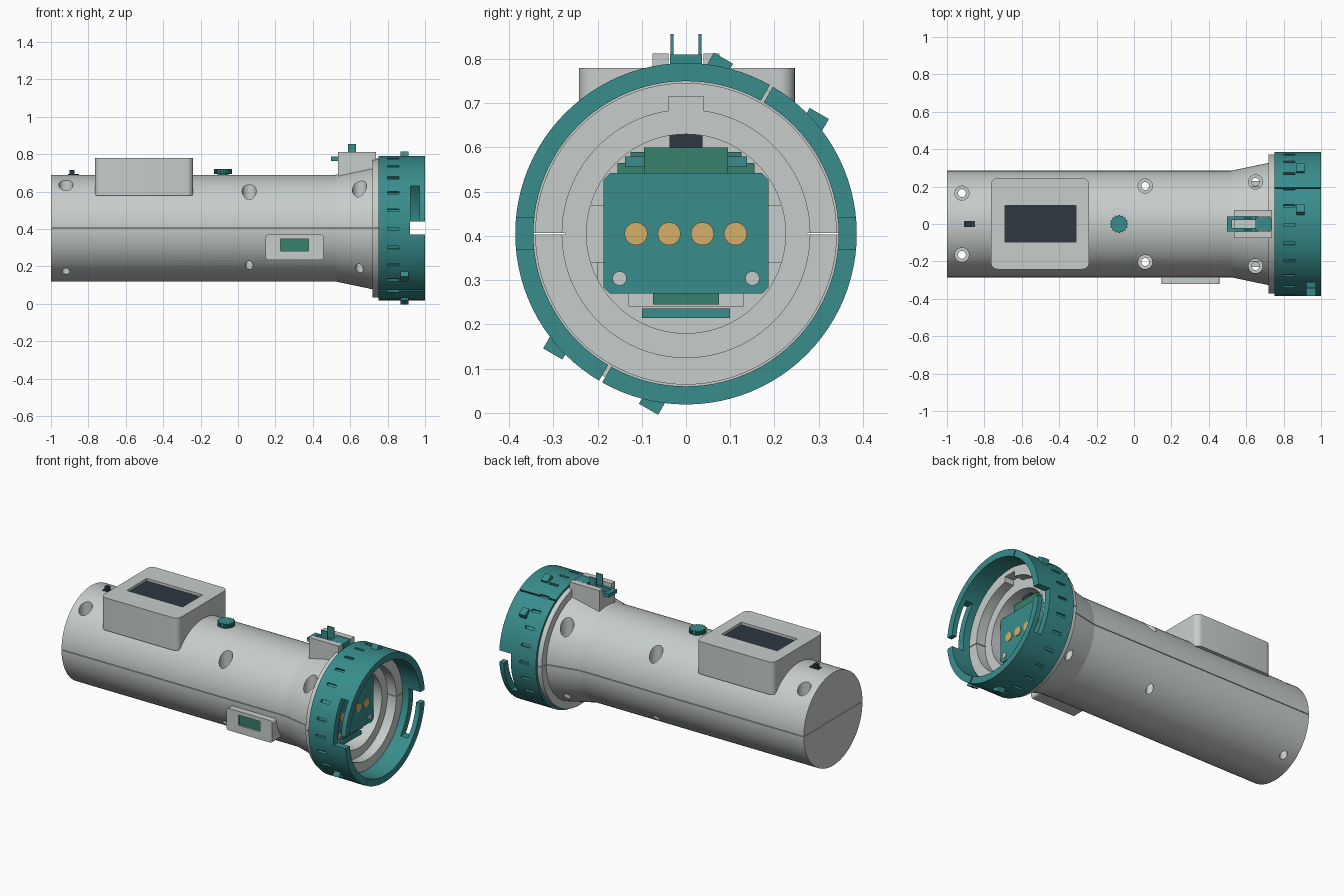
import bpy, bmesh, math
from mathutils import Matrix, Vector

if "Cube" in bpy.data.objects:
    bpy.data.objects.remove(bpy.data.objects["Cube"], do_unlink=True)

AXIS_Z = 0.405


def material(name, rgb):
    m = bpy.data.materials.new(name)
    m.use_nodes = True
    m.diffuse_color = (*rgb, 1)
    m.node_tree.nodes["Principled BSDF"].inputs["Base Color"].default_value = (*rgb, 1)
    return m


GREY = material("light grey plastic", (0.57, 0.61, 0.6))
TEAL = material("teal plastic", (0.04, 0.265, 0.265))
GREEN = material("circuit green", (0.037, 0.22, 0.15))
GOLD = material("gold contact", (0.66, 0.43, 0.14))
DARK = material("dark slate", (0.026, 0.04, 0.053))


def finish(name, bm, mat):
    bmesh.ops.recalc_face_normals(bm, faces=bm.faces)
    me = bpy.data.meshes.new(name)
    bm.to_mesh(me)
    bm.free()
    me.materials.append(mat)
    ob = bpy.data.objects.new(name, me)
    bpy.context.collection.objects.link(ob)
    return ob


def box(name, mat, x, y, z, round_axis=None, radius=0.03, segments=6, turn=0):
    """Box from ranges; edges along round_axis are rounded; turn spins it about the tube axis."""
    bm = bmesh.new()
    bmesh.ops.create_cube(bm, size=1)
    for v in bm.verts:
        v.co = Vector([r[0] if c < 0 else r[1] for c, r in zip(v.co, (x, y, z))])
    if round_axis is not None:
        edges = [e for e in bm.edges
                 if abs((e.verts[0].co - e.verts[1].co).normalized()[round_axis]) > 0.9]
        bmesh.ops.bevel(bm, geom=edges, offset=radius, segments=segments,
                        profile=0.5, affect='EDGES')
    if turn:
        centre = Vector((0, 0, AXIS_Z))
        bmesh.ops.rotate(bm, verts=bm.verts, cent=centre, matrix=Matrix.Rotation(turn, 3, 'X'))
    return finish(name, bm, mat)


def cylinder(name, mat, centre, r1, r2, depth, along='Z', sides=32):
    bm = bmesh.new()
    bmesh.ops.create_cone(bm, cap_ends=True, segments=sides, radius1=r1, radius2=r2, depth=depth)
    if along == 'X':
        bmesh.ops.rotate(bm, verts=bm.verts, matrix=Matrix.Rotation(math.pi / 2, 3, 'Y'))
    bmesh.ops.translate(bm, verts=bm.verts, vec=centre)
    return finish(name, bm, mat)


def lathe(name, mat, profile, closed=False, steps=96):
    """Spin (x, radius) points about the tube axis."""
    bm = bmesh.new()
    vs = [bm.verts.new((x, 0, AXIS_Z + r)) for x, r in profile]
    pairs = list(zip(vs, vs[1:])) + ([(vs[-1], vs[0])] if closed else [])
    edges = [bm.edges.new(p) for p in pairs]
    bmesh.ops.spin(bm, geom=vs + edges, cent=(0, 0, AXIS_Z), axis=(1, 0, 0),
                   angle=2 * math.pi, steps=steps)
    bmesh.ops.remove_doubles(bm, verts=bm.verts, dist=1e-5)
    return finish(name, bm, mat)


def cut(target, *cutters):
    bpy.context.view_layer.objects.active = target
    for c in cutters:
        c.hide_render = True
        mod = target.modifiers.new("cut", 'BOOLEAN')
        mod.operation, mod.solver, mod.object = 'DIFFERENCE', 'EXACT', c
        bpy.ops.object.modifier_apply(modifier=mod.name)
        bpy.data.objects.remove(c, do_unlink=True)


def smooth(ob, degrees=20):
    bpy.ops.object.select_all(action='DESELECT')
    ob.select_set(True)
    bpy.context.view_layer.objects.active = ob
    bpy.ops.object.shade_smooth_by_angle(angle=math.radians(degrees))


# Main tube with flared neck, flange and stepped mouth
body = lathe("body_tube", GREY, [
    (-1, 0), (-1, .285), (.52, .285), (.72, .327), (.72, .372), (.75, .372), (.75, .341),
    (.88, .341), (.88, .28), (.82, .28), (.82, .225), (.1, .225), (.1, 0)])

# Counterbored screw holes running vertically through both halves
for x, y in ((-.92, .165), (.06, .203), (.65, .225)):
    for s in (-1, 1):
        cut(body, cylinder("hole", GREY, (x, s * y, .76), .038, .038, .5),
            cylinder("bore", GREY, (x, s * y, .4), .021, .021, 1.2))

# Seam between the halves, and key notch in the mouth
for s in (-1, 1):
    y = sorted((s * .274, s * .5))
    cut(body, box("seam", GREY, (-1.1, .9), y, (AXIS_Z - .002, AXIS_Z + .002)))
cut(body, box("end_seam", GREY, (-1.1, -.992), (-.4, .4), (AXIS_Z - .002, AXIS_Z + .002)),
    box("key", GREY, (.82, .95), (-.04, .04), (.62, .715)))
smooth(body, 10)

# Locking ring with two opposite L-shaped slots, split lines and grip notches
ring = lathe("locking_ring", TEAL, [(.75, .345), (.75, .386), (1, .386), (1, .345)], closed=True)
for turn in (0, math.pi):
    cut(ring, box("entry", TEAL, (.92, 1.1), (-.5, -.2), (.37, .44), turn=turn),
        box("slot", TEAL, (.921, .97), (-.5, -.2), (.38, .63), turn=turn))
SPLIT = math.radians(-30)
cut(ring, box("split", TEAL, (.7, 1.1), (-.004, .004), (AXIS_Z - .5, AXIS_Z + .5), turn=SPLIT))
for i in range(24):
    cut(ring, box("notch", TEAL, (.8, .86), (-.008, .008), (AXIS_Z + .372, AXIS_Z + .42),
                  turn=math.radians(15 * i + .7)))
smooth(ring, 10)

# Clamp lugs beside each split
for turn in (SPLIT, SPLIT + math.pi):
    for s in (-1, 1):
        box("clamp_lug", TEAL, (.87, .912), sorted((s * .1, s * .15)),
            (AXIS_Z + .352, AXIS_Z + .386), turn=turn)

# Display housing with sunken screen
housing = box("display_housing", GREY, (-.765, -.24), (-.242, .246), (.58, .78), 2, .035)
cut(housing, box("window", GREY, (-.69, -.31), (-.095, .1), (.76, .9)))
smooth(housing)
box("display_screen", DARK, (-.69, -.31), (-.095, .1), (.757, .764))

# Side port housing with green window
port = box("side_port_housing", GREY, (.148, .458), (-.322, -.2), (.235, .37), 1, .014)
cut(port, box("window", GREY, (.228, .376), (-.4, -.308), (.283, .347)))
smooth(port)
box("side_port_board", GREEN, (.228, .376), (-.312, -.305), (.283, .347))

# Top button with ribbed edge, and small rear switch
smooth(cylinder("button_stem", TEAL, (-.08, 0, .69), .03, .03, .03))
cylinder("button_cap", TEAL, (-.08, 0, .707), .043, .043, .027, sides=24)
for i in range(16):
    a = i * math.pi / 8
    cylinder("button_rib", TEAL, (-.08 + .043 * math.cos(a), .043 * math.sin(a), .707),
             .006, .006, .026, sides=6)
box("rear_switch_base", DARK, (-.91, -.85), (-.015, .015), (.68, .695))
box("rear_switch", DARK, (-.9, -.875), (-.013, .013), (.69, .717))

# Latch bracket: base, two rails and sliding catch
box("latch_base", GREY, (.535, .738), (-.076, .076), (.66, .765))
for s in (-1, 1):
    box("latch_rail", GREY, (.535, .738), sorted((s * .04, s * .076)), (.7, .812))
    box("latch_prong", TEAL, (.497, .66), sorted((s * .022, s * .04)), (.765, .787))
    box("latch_fin", TEAL, (.587, .632), sorted((s * .028, s * .035)), (.78, .856))
box("latch_bridge", TEAL, (.497, .525), (-.04, .04), (.765, .787))
box("latch_slider", TEAL, (.65, .738), (-.036, .036), (.765, .81))

# Contact plate inside the mouth
box("contact_plate", TEAL, (.77, .79), (-.187, .187), (.27, .542), 0, .015, 1)
for i in range(4):
    cylinder("contact_pad", GOLD, (.791, -.113 + .075 * i, AXIS_Z), .026, .026, .006, 'X')
for s in (-1, 1):
    cylinder("plate_screw", GREY, (.791, s * .15, .304), .016, .016, .008, 'X', 24)
    box("rear_clip", TEAL, (.6, .74), sorted((s * .095, s * .138)), (.556, .58))
    box("side_support", GREY, (.2, .7), sorted((s * .17, s * .23)), (.34, .47))

# Electronics stacked behind the plate
box("upper_board", GREEN, (.25, .77), (-.095, .095), (.53, .6))
box("wide_board", GREEN, (.25, .7), (-.155, .155), (.53, .565))
box("wide_board_top", GREEN, (.25, .69), (-.125, .125), (.56, .59))
box("connector", DARK, (.5, .76), (-.037, .037), (.598, .63))
box("lower_board", GREEN, (.25, .77), (-.075, .075), (.245, .28))
box("lower_shelf", GREY, (.2, .76), (-.13, .13), (.24, .27))
box("lower_bar", TEAL, (.6, .77), (-.1, .1), (.214, .236))
